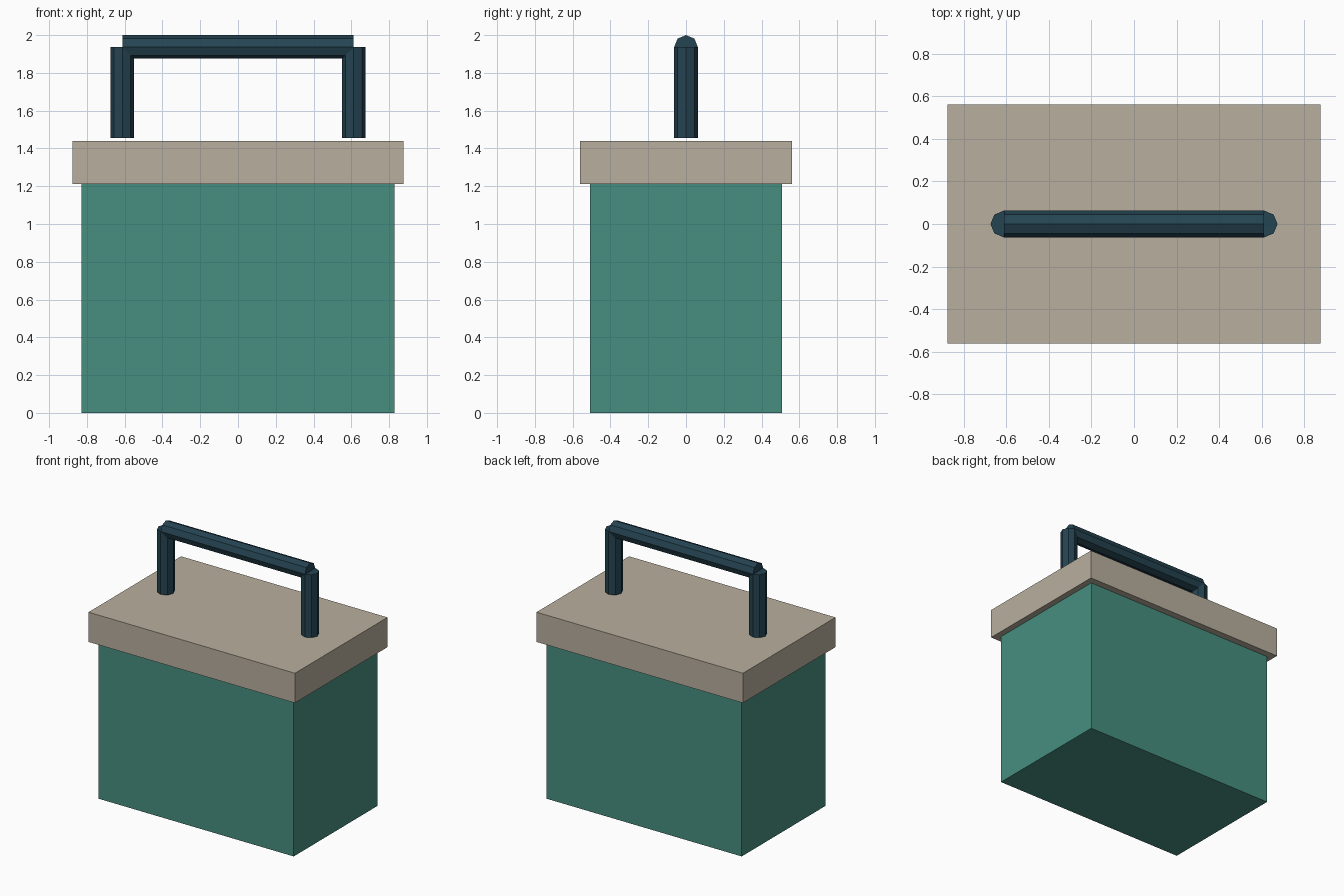
import bpy
import math

cube = bpy.data.objects.get("Cube")
if cube:
    bpy.data.objects.remove(cube, do_unlink=True)


def make_material(name, rgb):
    mat = bpy.data.materials.new(name)
    mat.use_nodes = True
    color = (*rgb, 1.0)
    mat.diffuse_color = color
    mat.node_tree.nodes["Principled BSDF"].inputs["Base Color"].default_value = color
    return mat


def finish(name, mat):
    obj = bpy.context.object
    obj.name = name
    obj.data.name = name
    obj.data.materials.append(mat)
    bpy.ops.object.transform_apply(location=False, rotation=True, scale=True)
    return obj


def box(name, width, depth, bottom, top, mat):
    bpy.ops.mesh.primitive_cube_add(size=1, location=(0, 0, (bottom + top) / 2))
    bpy.context.object.scale = (width, depth, top - bottom)
    return finish(name, mat)


def rod(name, length, location, rotation, mat):
    bpy.ops.mesh.primitive_cylinder_add(
        vertices=8, radius=ROD_RADIUS, depth=length, location=location, rotation=rotation)
    return finish(name, mat)


green = make_material("sea green", (0.063, 0.275, 0.215))
beige = make_material("warm beige", (0.48, 0.43, 0.345))
navy = make_material("dark slate blue", (0.018, 0.058, 0.084))

# Body and overhanging lid
LID_BOTTOM, LID_TOP = 1.211, 1.439
box("body", 1.656, 1.014, 0, LID_BOTTOM, green)
box("lid", 1.752, 1.122, LID_BOTTOM, LID_TOP, beige)

# Eight-sided carrying handle: two posts and a grip
ROD_RADIUS = 0.0625
POST_X = 0.612
POST_BOTTOM = 1.455
GRIP_Z = 2 - ROD_RADIUS
for side, x in (("left", POST_X), ("right", -POST_X)):
    rod(f"{side}_handle_post", GRIP_Z - POST_BOTTOM,
        (x, 0, (GRIP_Z + POST_BOTTOM) / 2), (0, 0, 0), navy)
rod("handle_grip", 2 * POST_X, (0, 0, GRIP_Z), (0, math.pi / 2, 0), navy)
